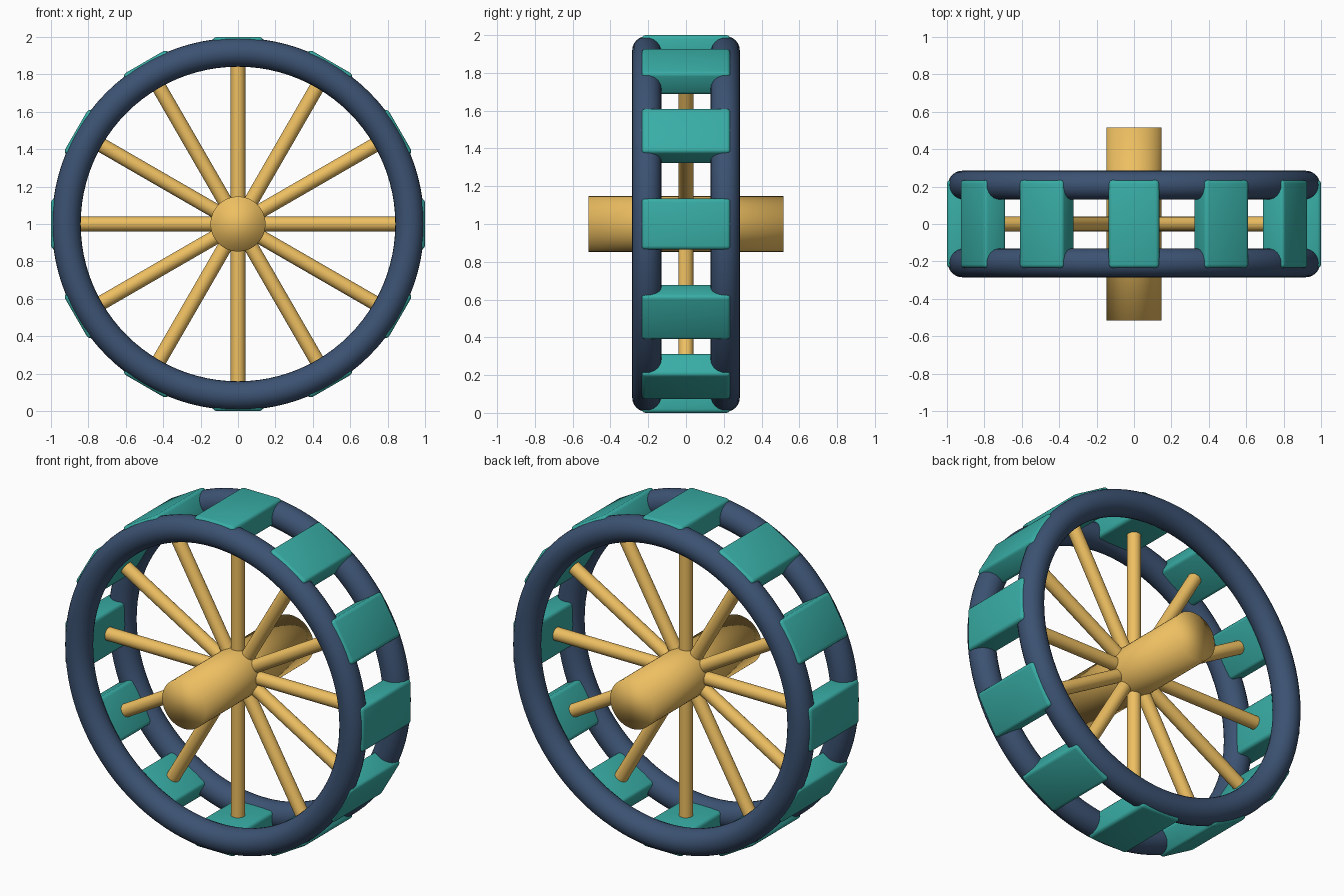
import bpy
import math

if "Cube" in bpy.data.objects:
    bpy.data.objects.remove(bpy.data.objects["Cube"])

CENTRE_Z = 1.0
COUNT = 12


def material(name, rgb):
    mat = bpy.data.materials.new(name)
    mat.diffuse_color = (*rgb, 1.0)
    mat.use_nodes = True
    mat.node_tree.nodes["Principled BSDF"].inputs["Base Color"].default_value = mat.diffuse_color
    return mat


wood = material("ochre", (0.85, 0.52, 0.12))
navy = material("navy", (0.045, 0.085, 0.17))
teal = material("teal", (0.04, 0.42, 0.38))


def finish(name, mat):
    obj = bpy.context.object
    obj.name = name
    obj.data.materials.append(mat)
    return obj


def ring_copies(obj, radius):
    """Place the object and its linked copies evenly around the axle."""
    base = obj.name
    for i in range(COUNT):
        part = obj if i == 0 else obj.copy()
        if i:
            bpy.context.collection.objects.link(part)
        a = 2 * math.pi * i / COUNT
        part.name = f"{base}_{i + 1}"
        part.location = (radius * math.sin(a), 0, CENTRE_Z + radius * math.cos(a))
        part.rotation_euler = (0, a, 0)


# Two round rims
for side, y in (("front", -0.208), ("back", 0.208)):
    bpy.ops.mesh.primitive_torus_add(
        major_radius=0.918, minor_radius=0.077, major_segments=96, minor_segments=24,
        location=(0, y, CENTRE_Z), rotation=(math.pi / 2, 0, 0))
    finish(f"{side}_rim", navy)
    bpy.ops.object.shade_smooth()

# Axle hub, softly shaded over its flat ends
bpy.ops.mesh.primitive_cylinder_add(
    vertices=48, radius=0.147, depth=1.03,
    location=(0, 0, CENTRE_Z), rotation=(math.pi / 2, 0, 0))
finish("hub", wood)
bpy.ops.object.shade_smooth()

# Spokes from the hub centre into the treads
bpy.ops.mesh.primitive_cylinder_add(vertices=24, radius=0.039, depth=0.9)
spoke = finish("spoke", wood)
bpy.ops.object.shade_smooth_by_angle(angle=math.radians(40))
ring_copies(spoke, 0.45)

# Tread blocks bridging the two rims
bpy.ops.mesh.primitive_cube_add(size=1)
tread = finish("tread", teal)
tread.scale = (0.27, 0.47, 0.135)
bpy.ops.object.transform_apply(location=False, rotation=False, scale=True)
bevel = tread.modifiers.new("rounded_edges", "BEVEL")
bevel.width = 0.02
bevel.segments = 3
bpy.ops.object.shade_smooth()
ring_copies(tread, 1.0 - 0.135 / 2)
